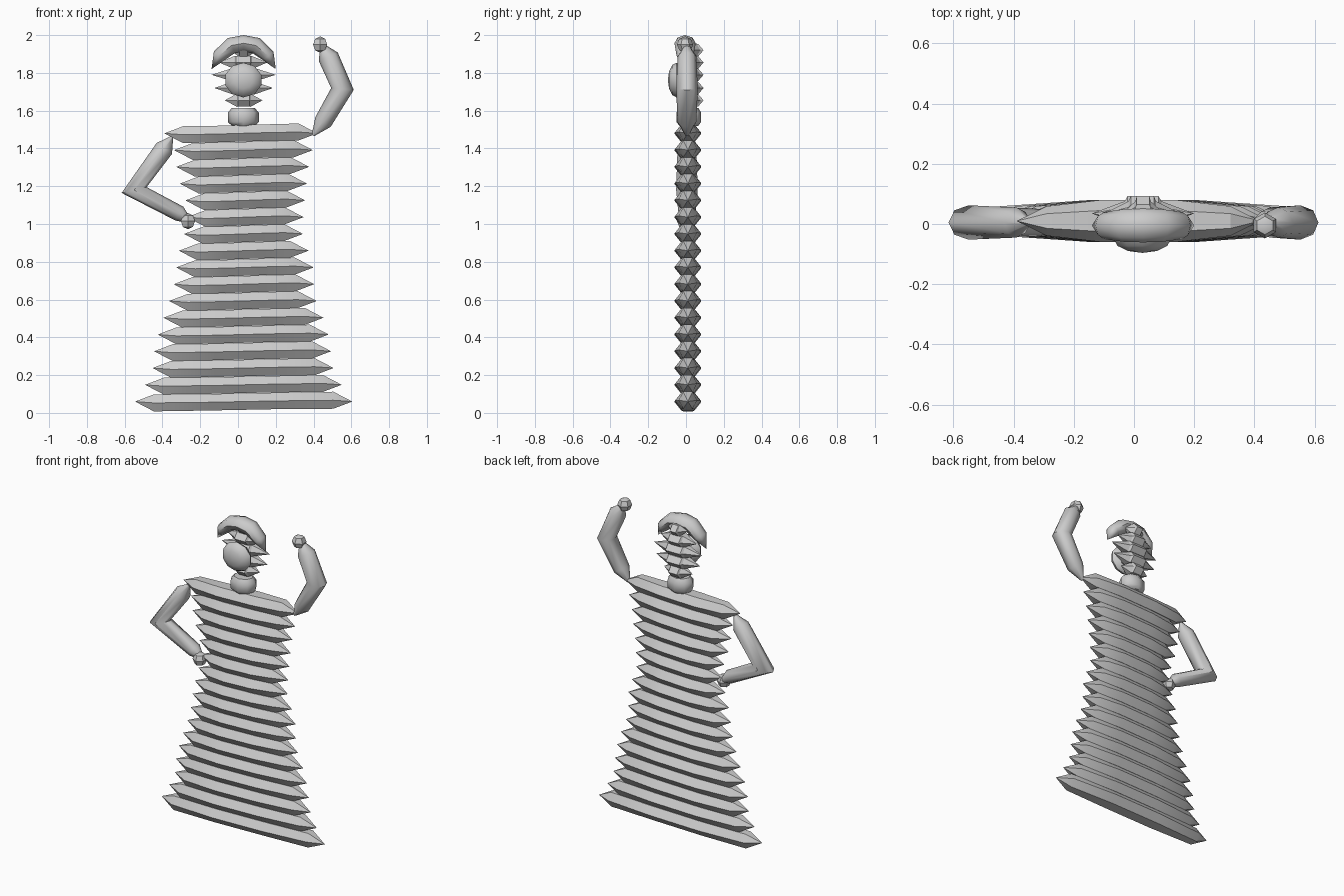
import bpy, bmesh, math
from mathutils import Vector

cube = bpy.data.objects.get("Cube")
if cube:
    bpy.data.objects.remove(cube, do_unlink=True)

grey = bpy.data.materials.new("light_grey")
grey.use_nodes = True
GREY = (0.6, 0.6, 0.6, 1)
grey.diffuse_color = GREY
grey.node_tree.nodes["Principled BSDF"].inputs["Base Color"].default_value = GREY


def finish(name, bm, angle):
    bmesh.ops.remove_doubles(bm, verts=bm.verts, dist=0.0005)
    bmesh.ops.recalc_face_normals(bm, faces=bm.faces)
    mesh = bpy.data.meshes.new(name)
    bm.to_mesh(mesh)
    bm.free()
    mesh.materials.append(grey)
    obj = bpy.data.objects.new(name, mesh)
    bpy.context.collection.objects.link(obj)
    bpy.ops.object.select_all(action='DESELECT')
    bpy.context.view_layer.objects.active = obj
    obj.select_set(True)
    bpy.ops.object.shade_smooth_by_angle(angle=math.radians(angle))
    return obj


def tube(name, stations, y, sides=8, angle=50):
    """Loft rings along a path in the xz plane; station = x, z, radius, depth."""
    bm = bmesh.new()
    pts = [Vector((s[0], 0, s[1])) for s in stations]
    rings = []
    for i, (x, z, r, d) in enumerate(stations):
        t = (pts[min(i + 1, len(pts) - 1)] - pts[max(i - 1, 0)]).normalized()
        n = Vector((-t.z, 0, t.x))
        ring = []
        for k in range(sides):
            a = 2 * math.pi * k / sides
            ring.append(bm.verts.new(pts[i] + n * r * math.sin(a)
                                     + Vector((0, y + d * math.cos(a), 0))))
        rings.append(ring)
    for a, b in zip(rings, rings[1:]):
        for k in range(sides):
            j = (k + 1) % sides
            bm.faces.new((a[k], a[j], b[j], b[k]))
    bm.faces.new(rings[0])
    bm.faces.new(rings[-1])
    return finish(name, bm, angle)


def fold(name, xl, xr, z, r, d, y, taper, tilt=0.0):
    """Horizontal roll pointed at both ends."""
    w = xr - xl
    tube(name, [(xl, z, 0, 0), (xl + taper, z - tilt, r, d * 0.7),
                (xl + w * 0.35, z - tilt / 2, r * 0.97, d),
                (xl + w * 0.65, z + tilt / 2, r * 0.97, d),
                (xr - taper, z + tilt, r, d * 0.7), (xr, z, 0, 0)], y, 6, 25)


def lookup(table, z):
    for (z0, v0), (z1, v1) in zip(table, table[1:]):
        if z <= z1:
            return v0 + (v1 - v0) * max(0, z - z0) / (z1 - z0)
    return table[-1][1]


# Gown: stacked folds following the left and right outline
right_edge = [(.06, -.545), (.21, -.455), (.37, -.44), (.65, -.345), (.85, -.315),
              (1.0, -.27), (1.1, -.27), (1.25, -.32), (1.4, -.34), (1.48, -.39)]
left_edge = [(.06, .605), (.21, .51), (.45, .475), (.62, .405), (.78, .4),
             (.96, .34), (1.17, .36), (1.33, .38), (1.48, .42)]
ROWS = 17
for i in range(ROWS):
    z = 0.06 + (1.48 - 0.06) * i / (ROWS - 1)
    fold("gown_fold", lookup(right_edge, z), lookup(left_edge, z), z,
         0.052, 0.07, 0.01, 0.1, 0.007)

# Neck
tube("neck", [(.028, 1.52, .06, .05), (.028, 1.54, .082, .065),
              (.028, 1.59, .082, .065), (.028, 1.615, .06, .05)], 0.015)

# Head folds
for xl, xr, z in [(-.07, .13, 1.655), (-.125, .185, 1.72), (-.14, .2, 1.79),
                  (-.1, .155, 1.855), (-.04, .1, 1.92)]:
    fold("head_fold", xl, xr, z, 0.04, 0.058, 0.035, (xr - xl) * 0.32)

# Face dome
bm = bmesh.new()
bmesh.ops.create_uvsphere(bm, u_segments=10, v_segments=6, radius=1)
for v in bm.verts:
    x, y, z = v.co
    v.co = (0.028 + x * 0.1, -0.05 - z * 0.046, 1.762 + y * 0.092)
finish("face", bm, 40)

# Hat: crescent arch
half = [(-.17, 1.82, .0, .0), (-.13, 1.89, .036, .045), (-.065, 1.945, .044, .054)]
arch = [(0.03 + x, z, r, d) for x, z, r, d in half]
arch += [(0.03, 1.957, .043, .056)]
arch += [(0.03 - x, z, r, d) for x, z, r, d in reversed(half)]
tube("hat_brim", arch, -0.005)

# Arms
tube("left_arm", [(.397, 1.47, .008, .01), (.45, 1.54, .048, .05), (.553, 1.715, .06, .057),
                  (.478, 1.885, .055, .05), (.45, 1.935, .02, .02)], 0.005)
tube("right_arm", [(-.35, 1.46, .008, .01), (-.39, 1.4, .05, .05), (-.55, 1.18, .068, .057),
                   (-.31, 1.055, .042, .045), (-.27, 1.025, .02, .02)], 0.005)

# Hands
for name, x, z in [("left_hand", .435, 1.95), ("right_hand", -.265, 1.015)]:
    bm = bmesh.new()
    bmesh.ops.create_uvsphere(bm, u_segments=6, v_segments=4, radius=0.043)
    bmesh.ops.translate(bm, verts=bm.verts, vec=(x, -0.005, z))
    finish(name, bm, 30)
